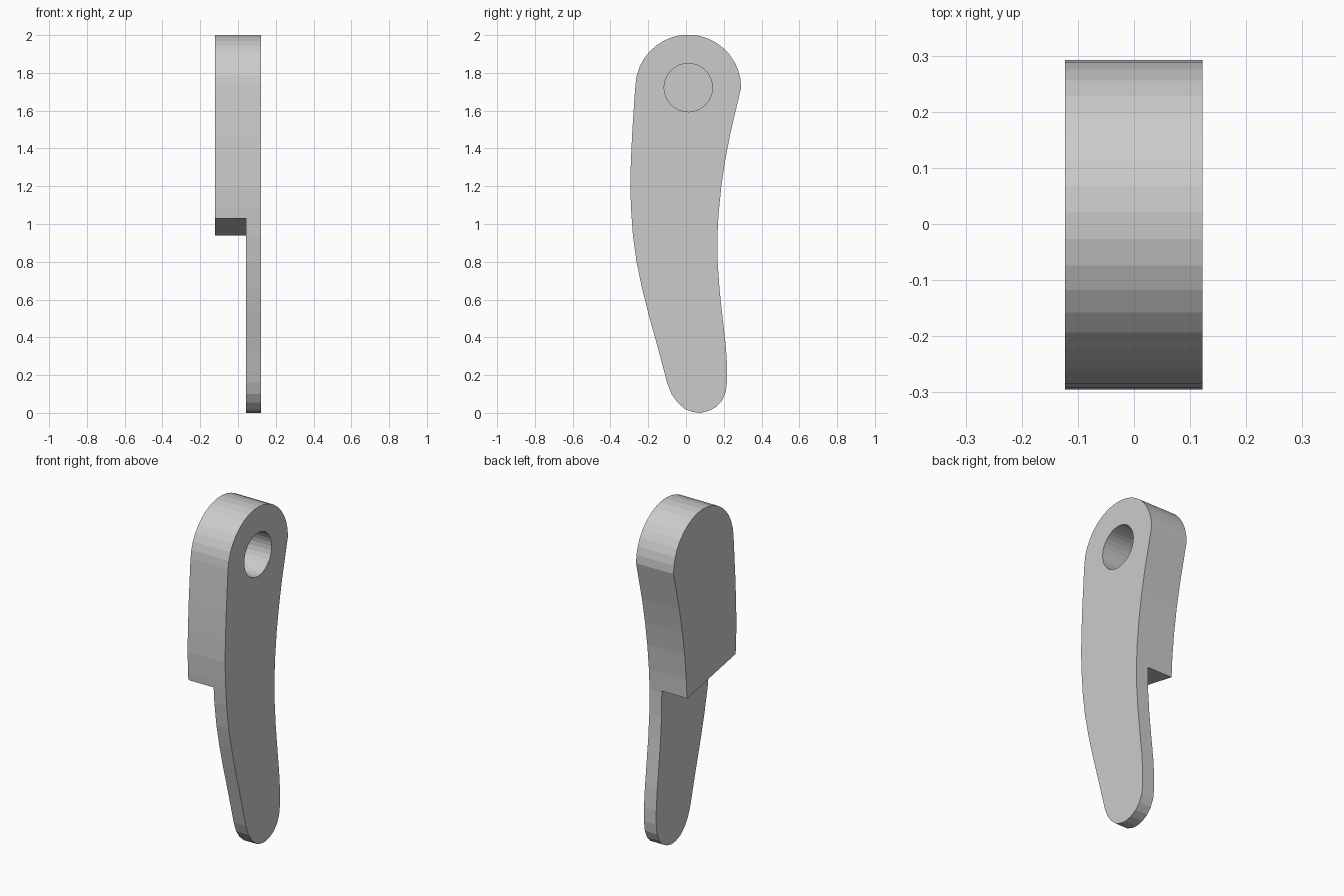
import bpy, bmesh
from math import pi, cos, sin

if "Cube" in bpy.data.objects:
    bpy.data.objects.remove(bpy.data.objects["Cube"])

X_BACK, X_STEP, X_FACE = -0.123, 0.042, 0.122
PIVOT_Y, PIVOT_Z = 0.012, 1.722


def prism(name, outline, x0, x1):
    """Extrude a (y, z) outline along x."""
    bm = bmesh.new()
    face = bm.faces.new([bm.verts.new((x0, y, z)) for y, z in outline])
    ext = bmesh.ops.extrude_face_region(bm, geom=[face])
    moved = [v for v in ext["geom"] if isinstance(v, bmesh.types.BMVert)]
    bmesh.ops.translate(bm, verts=moved, vec=(x1 - x0, 0, 0))
    bmesh.ops.recalc_face_normals(bm, faces=bm.faces)
    mesh = bpy.data.meshes.new(name)
    bm.to_mesh(mesh)
    bm.free()
    obj = bpy.data.objects.new(name, mesh)
    bpy.context.collection.objects.link(obj)
    return obj


def arc(r, start, end, n):
    return [(PIVOT_Y + r * cos(start + (end - start) * i / n),
             PIVOT_Z + r * sin(start + (end - start) * i / n)) for i in range(n + 1)]


def cut(target, cutter):
    mod = target.modifiers.new(cutter.name, 'BOOLEAN')
    mod.operation = 'DIFFERENCE'
    mod.solver = 'EXACT'
    mod.object = cutter
    cutter.hide_render = True
    cutter.hide_set(True)


# Curved lever: round head, bowed front edge, rounded tip, hollow rear edge
head = arc(0.28, 0, pi * 0.98, 18)
front_edge = [(-0.272, 1.68), (-0.285, 1.48), (-0.292, 1.33), (-0.295, 1.2), (-0.291, 1.08),
              (-0.281, 0.94), (-0.262, 0.8), (-0.235, 0.67), (-0.203, 0.54), (-0.145, 0.33)]
tip = [(-0.1, 0.16), (-0.077, 0.1), (-0.045, 0.055), (-0.005, 0.02), (0.035, 0.005),
       (0.075, 0), (0.12, 0.01), (0.16, 0.032), (0.19, 0.065), (0.21, 0.11), (0.218, 0.17)]
rear_edge = [(0.218, 0.25), (0.21, 0.36), (0.193, 0.51), (0.178, 0.65), (0.168, 0.79),
             (0.166, 0.93), (0.172, 1.05), (0.187, 1.2), (0.208, 1.34), (0.237, 1.49)]
lever = prism("lever", head + front_edge + tip + rear_edge, X_BACK, X_FACE)

# Step that thins the lower half, with a sloping shoulder
step = prism("step_cutter", [(-0.5, 1.072), (-0.5, -0.2), (0.5, -0.2), (0.5, 0.874)],
             X_BACK - 0.1, X_STEP)
cut(lever, step)

# Blind pivot hole, open on the right face only
hole = prism("hole_cutter", arc(0.128, 0, 2 * pi, 32)[:-1], X_BACK + 0.015, X_FACE + 0.1)
cut(lever, hole)
